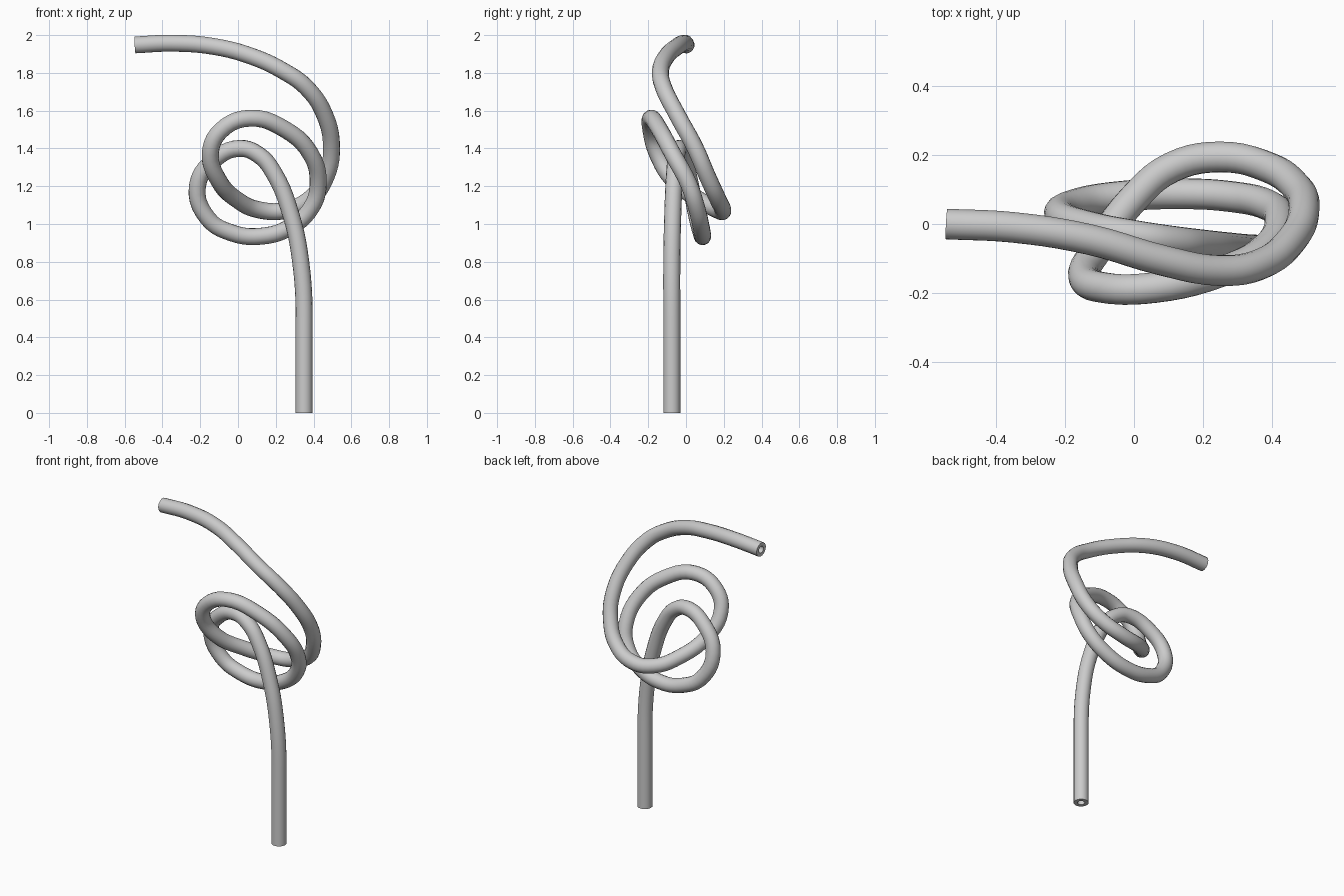
import bpy, math

if "Cube" in bpy.data.objects:
    bpy.data.objects.remove(bpy.data.objects["Cube"])

# Centreline of the bent pipe: stem, two loops, top arm
path = [
    (0.35, -0.075, 0.0), (0.35, -0.075, 0.5), (0.332, -0.075, 0.8), (0.28, -0.07, 1.05),
    (0.19, -0.06, 1.27), (0.11, -0.05, 1.365), (0.01, -0.035, 1.40), (-0.12, -0.01, 1.345),
    (-0.215, 0.025, 1.20), (-0.16, 0.06, 1.03), (-0.04, 0.08, 0.955), (0.12, 0.088, 0.935),
    (0.28, 0.08, 0.985), (0.39, 0.055, 1.09), (0.424, 0.015, 1.21), (0.385, -0.07, 1.37),
    (0.25, -0.14, 1.50), (0.06, -0.185, 1.56), (-0.09, -0.185, 1.495), (-0.146, -0.155, 1.38),
    (-0.105, -0.07, 1.235), (0.0, 0.075, 1.125), (0.11, 0.165, 1.075), (0.25, 0.195, 1.072),
    (0.39, 0.165, 1.14), (0.47, 0.11, 1.26), (0.495, 0.05, 1.40), (0.46, -0.045, 1.575),
    (0.36, -0.12, 1.725), (0.24, -0.135, 1.81), (0.08, -0.105, 1.885), (-0.13, -0.045, 1.94),
    (-0.35, -0.01, 1.957), (-0.545, 0.0, 1.948),
]
RADIUS, WALL = 0.045, 0.023

curve = bpy.data.curves.new("bent_pipe", 'CURVE')
curve.dimensions = '3D'
curve.resolution_u = 5
curve.bevel_depth = RADIUS
curve.bevel_resolution = 6
curve.use_fill_caps = False
spline = curve.splines.new('BEZIER')
spline.bezier_points.add(len(path) - 1)
for bp, co in zip(spline.bezier_points, path):
    bp.co = co
    bp.handle_left_type = bp.handle_right_type = 'AUTO'

# Keep the stem vertical where it meets the ground and where the bend begins
for bp, dz in zip(spline.bezier_points[:2], (0.15, 0.1)):
    bp.handle_left_type = bp.handle_right_type = 'FREE'
    bp.handle_left = (bp.co.x, bp.co.y, bp.co.z - dz)
    bp.handle_right = (bp.co.x, bp.co.y, bp.co.z + dz)

pipe = bpy.data.objects.new("bent_pipe", curve)
bpy.context.collection.objects.link(pipe)
bpy.context.view_layer.objects.active = pipe
pipe.select_set(True)
bpy.ops.object.convert(target='MESH')
pipe = bpy.context.object

# Hollow wall with ring-shaped open ends
wall = pipe.modifiers.new("wall", 'SOLIDIFY')
wall.thickness = WALL
wall.offset = -1
bpy.ops.object.modifier_apply(modifier="wall")
bpy.ops.object.shade_smooth_by_angle(angle=math.radians(40))
